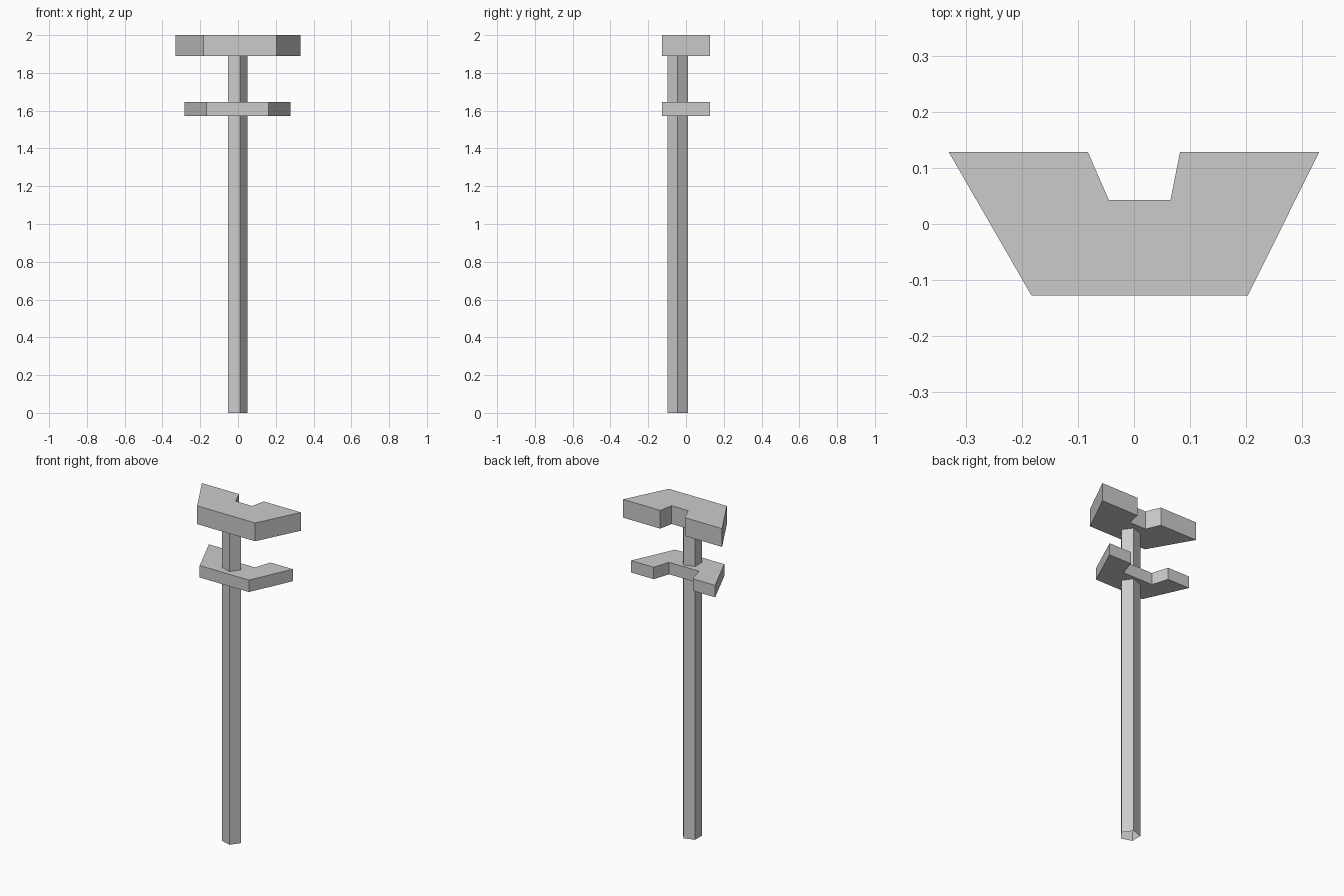
import bpy, bmesh
from math import cos, sin, tau

if "Cube" in bpy.data.objects:
    bpy.data.objects.remove(bpy.data.objects["Cube"])


def prism(name, outline, z0, z1, capped=True):
    """Extrude a counter-clockwise outline from z0 to z1."""
    bm = bmesh.new()
    low = [bm.verts.new((x, y, z0)) for x, y in outline]
    high = [bm.verts.new((x, y, z1)) for x, y in outline]
    n = len(outline)
    for i in range(n):
        j = (i + 1) % n
        bm.faces.new((low[i], low[j], high[j], high[i]))
    if capped:
        bm.faces.new(low[::-1])
        bm.faces.new(high)
    mesh = bpy.data.meshes.new(name)
    bm.to_mesh(mesh)
    bm.free()
    obj = bpy.data.objects.new(name, mesh)
    bpy.context.collection.objects.link(obj)
    return obj


# Five-sided post, open at the ends
post = [(-0.007 + 0.057 * cos(tau * i / 5), -0.044 + 0.057 * sin(tau * i / 5))
        for i in range(5)]
prism("post", post, 0.0, 1.9, capped=False)

# Large notched plate on top
prism("top_plate",
      [(-0.183, -0.127), (0.203, -0.127), (0.33, 0.128), (0.082, 0.128),
       (0.065, 0.043), (-0.045, 0.043), (-0.082, 0.128), (-0.33, 0.128)],
      1.89, 2.0)

# Smaller plate with a wider notch below it
prism("lower_plate",
      [(-0.166, -0.127), (0.161, -0.127), (0.278, 0.126), (0.127, 0.126),
       (0.095, 0.026), (-0.104, 0.026), (-0.134, 0.126), (-0.282, 0.126)],
      1.573, 1.645)
